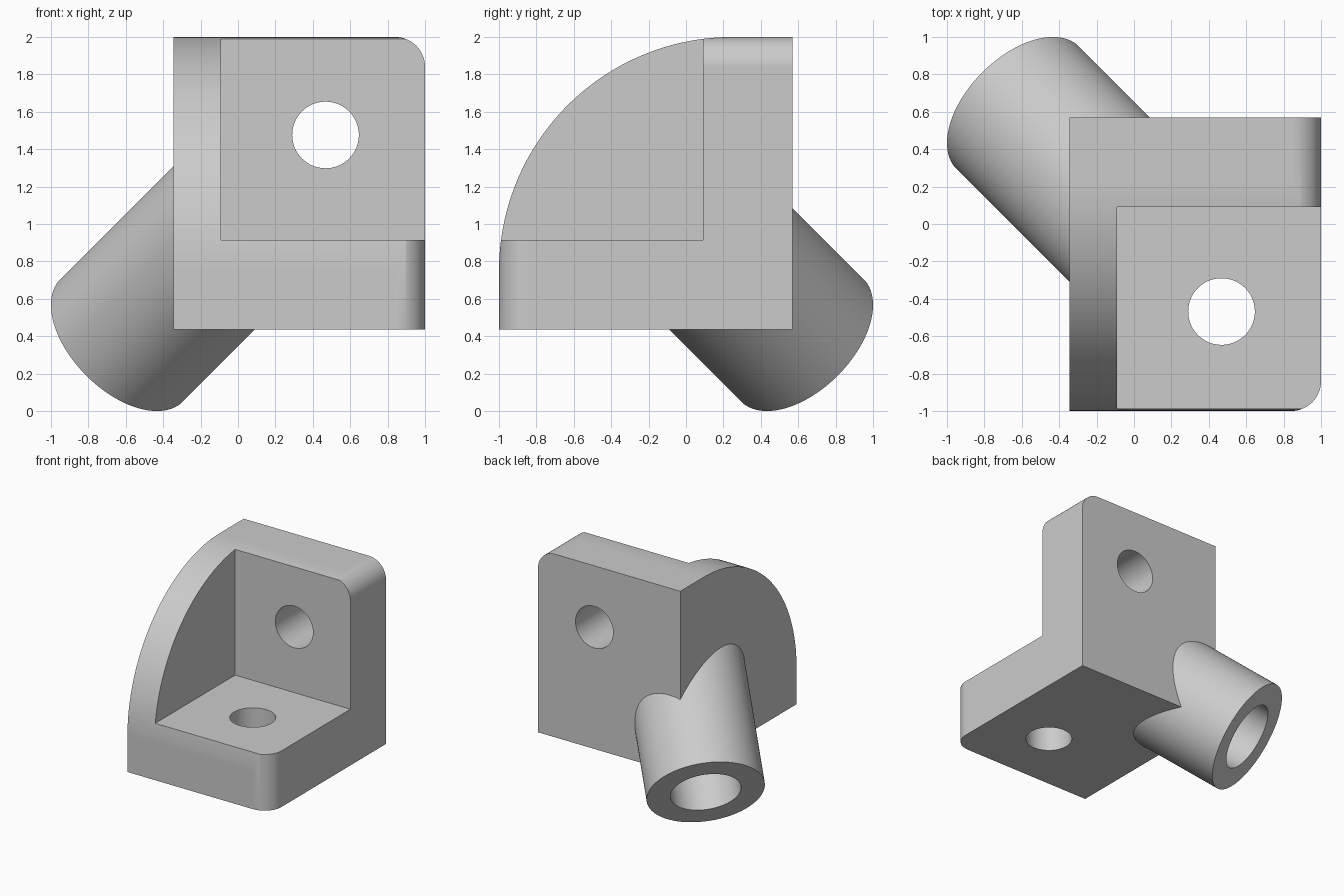
import bpy, bmesh, math
from mathutils import Vector

if "Cube" in bpy.data.objects:
    bpy.data.objects.remove(bpy.data.objects["Cube"], do_unlink=True)

GREY = (0.6, 0.6, 0.6, 1)
mat = bpy.data.materials.new("plain grey")
mat.use_nodes = True
mat.diffuse_color = GREY
mat.node_tree.nodes["Principled BSDF"].inputs["Base Color"].default_value = GREY

# Main dimensions
LEFT, RIGHT, FRONT, BACK, BOTTOM, TOP = -0.345, 1.0, -1.0, 0.57, 0.435, 2.0
INNER_X, INNER_Y, INNER_Z = -0.09, 0.09, 0.915
ARC_R, FILLET, HOLE_R = 1.25, 0.16, 0.178
AXIS = Vector((-1, 1, -1))


def arc(cx, cy, r, start, end, steps):
    angles = [math.radians(start + (end - start) * i / steps) for i in range(steps + 1)]
    return [(cx + r * math.cos(a), cy + r * math.sin(a)) for a in angles]


def prism(name, outline, place, low, high):
    """Extrude a 2D outline; place(u, v, w) maps it into space."""
    bm = bmesh.new()
    ends = [[bm.verts.new(place(u, v, w)) for u, v in outline] for w in (low, high)]
    n = len(outline)
    bm.faces.new(ends[0])
    bm.faces.new(ends[1])
    for i in range(n):
        j = (i + 1) % n
        bm.faces.new((ends[0][i], ends[0][j], ends[1][j], ends[1][i]))
    bmesh.ops.recalc_face_normals(bm, faces=bm.faces)
    mesh = bpy.data.meshes.new(name)
    bm.to_mesh(mesh)
    bm.free()
    mesh.materials.append(mat)
    obj = bpy.data.objects.new(name, mesh)
    bpy.context.collection.objects.link(obj)
    return obj


def rod(name, start, end, radius, sides=96):
    start, end = Vector(start), Vector(end)
    turn = (end - start).to_track_quat("Z", "Y")
    return prism(name, arc(0, 0, radius, 0, 360 - 360 / sides, sides - 1),
                 lambda u, v, w: start + turn @ Vector((u, v, w)),
                 0, (end - start).length)


def combine(target, tool, operation):
    tool.hide_render = True
    mod = target.modifiers.new(operation, "BOOLEAN")
    mod.operation, mod.solver, mod.object = operation, "EXACT", tool
    bpy.context.view_layer.objects.active = target
    bpy.ops.object.modifier_apply(modifier=mod.name)
    bpy.data.objects.remove(tool, do_unlink=True)


# Block with a quarter-round side profile
side = [(BACK, BOTTOM), (BACK, TOP)] + arc(FRONT + ARC_R, TOP - ARC_R, ARC_R, 90, 180, 48) + [(FRONT, BOTTOM)]
bracket = prism("corner_bracket", side, lambda u, v, w: (w, u, v), LEFT, RIGHT + 0.2)

# Rounded outer corners of the back plate and the base plate
top_corner = [(-2, -1), (RIGHT, -1)] + arc(RIGHT - FILLET, TOP - FILLET, FILLET, 0, 90, 16) + [(-2, TOP)]
combine(bracket, prism("back_plate_trim", top_corner, lambda u, v, w: (u, w, v), -2, 2), "INTERSECT")
front_corner = [(-2, 2), (-2, FRONT)] + arc(RIGHT - FILLET, FRONT + FILLET, FILLET, -90, 0, 16) + [(RIGHT, 2)]
combine(bracket, prism("base_plate_trim", front_corner, lambda u, v, w: (u, v, w), -1, 3), "INTERSECT")

# Diagonal tube running out of the rear corner
inner = Vector((INNER_X, INNER_Y, 1 + INNER_X))
tube_end = Vector((-0.622, 0.622, 0.378))
combine(bracket, rod("tube", inner - AXIS * 0.2, tube_end, 0.463), "UNION")

# Open inner corner between the three walls
opening = [(INNER_X, INNER_Y), (3, INNER_Y), (3, -3), (INNER_X, -3)]
combine(bracket, prism("opening", opening, lambda u, v, w: (u, v, w), INNER_Z, 4), "DIFFERENCE")

# Screw holes and the blind tube bore
combine(bracket, rod("back_hole", (0.468, -0.1, 1.476), (0.468, 1, 1.476), HOLE_R), "DIFFERENCE")
combine(bracket, rod("base_hole", (0.468, -0.468, 0.2), (0.468, -0.468, 1.1), HOLE_R), "DIFFERENCE")
combine(bracket, rod("bore", inner + AXIS * 0.12, tube_end + AXIS * 0.1, 0.277), "DIFFERENCE")

# Smooth curved faces, crisp edges
bpy.ops.object.select_all(action="DESELECT")
bracket.select_set(True)
bpy.context.view_layer.objects.active = bracket
bpy.ops.object.shade_smooth_by_angle(angle=math.radians(25))
weighted = bracket.modifiers.new("even_shading", "WEIGHTED_NORMAL")
weighted.keep_sharp = True
